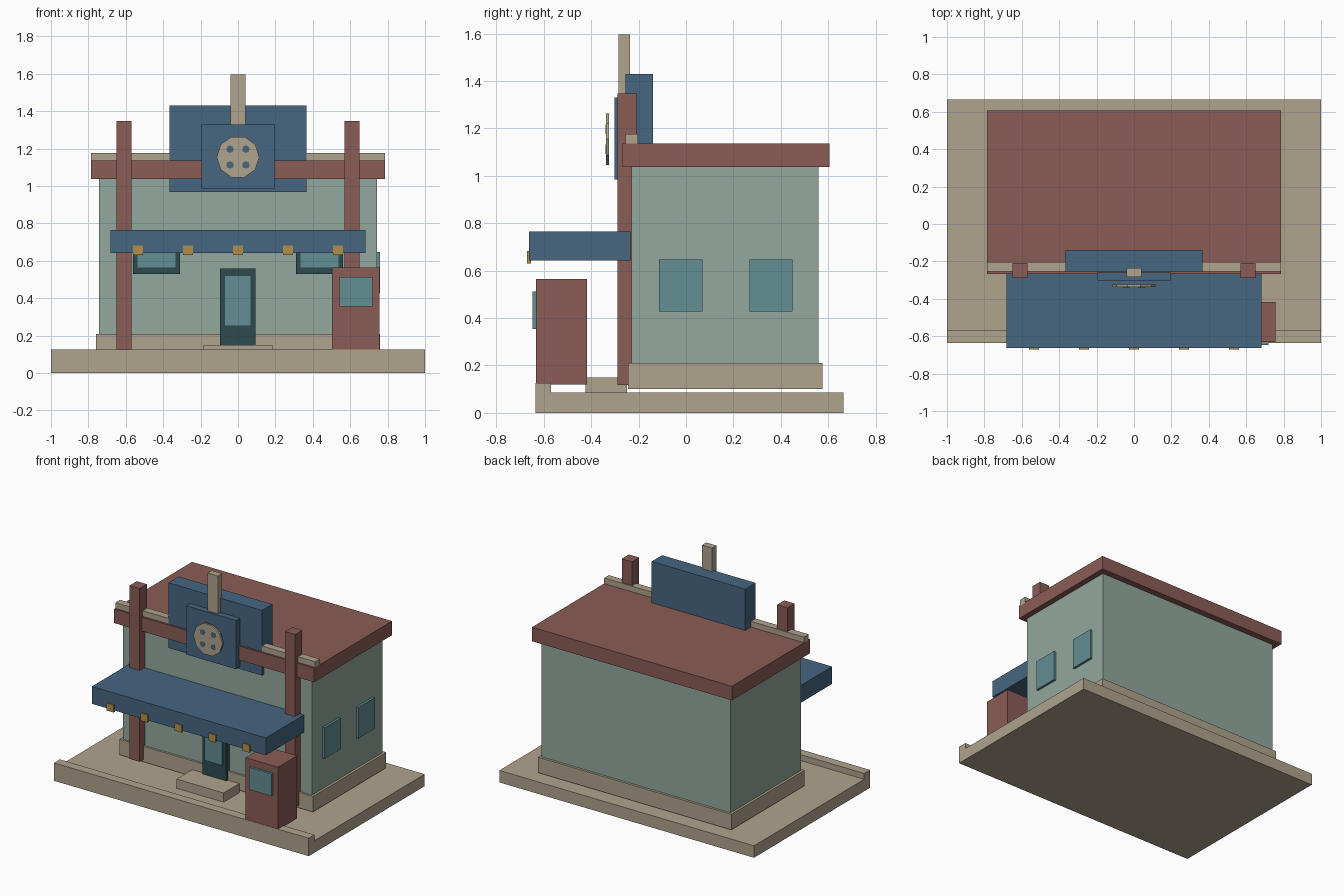
import bpy, math

if "Cube" in bpy.data.objects:
    bpy.data.objects.remove(bpy.data.objects["Cube"], do_unlink=True)


def material(name, hex_code):
    rgb = [int(hex_code[i:i + 2], 16) / 255 for i in (0, 2, 4)]
    lin = [c / 12.92 if c < 0.04 else ((c + 0.055) / 1.055) ** 2.4 for c in rgb]
    mat = bpy.data.materials.new(name)
    mat.use_nodes = True
    mat.diffuse_color = (*lin, 1)
    bsdf = next(n for n in mat.node_tree.nodes if n.type == "BSDF_PRINCIPLED")
    bsdf.inputs["Base Color"].default_value = (*lin, 1)
    return mat


tan = material("tan stone", "AFA38D")
red = material("brick red", "8B5C56")
sage = material("sage wall", "92A89D")
blue = material("slate blue", "466681")
glass = material("teal glass", "628E92")
dark = material("dark teal frame", "2D4B4E")
gold = material("gold lamp", "B28F4B")


def finish(name, mat):
    obj = bpy.context.object
    obj.name = name
    obj.data.materials.append(mat)
    return obj


def box(name, mat, x, y, z):
    """Box from (min, max) ranges on each axis."""
    mid = [(a + b) / 2 for a, b in (x, y, z)]
    bpy.ops.mesh.primitive_cube_add(size=1, location=mid)
    obj = finish(name, mat)
    size = [b - a for a, b in (x, y, z)]
    for v in obj.data.vertices:
        v.co = [c * s for c, s in zip(v.co, size)]
    return obj


def disc(name, mat, x, y, z, radius, depth, sides):
    """Flat disc facing the front."""
    bpy.ops.mesh.primitive_cylinder_add(
        vertices=sides, radius=radius, depth=depth, location=(x, y, z),
        rotation=(math.pi / 2, math.pi / 2, 0))
    return finish(name, mat)


# Ground slab, curb and step
box("ground_slab", tan, (-1, 1), (-0.635, 0.665), (0, 0.085))
box("front_curb", tan, (-1, 1), (-0.635, -0.57), (0.08, 0.127))
box("door_step", tan, (-0.185, 0.185), (-0.425, -0.25), (0.085, 0.15))

# Building body and roof
box("plinth", tan, (-0.76, 0.76), (-0.245, 0.577), (0.1, 0.21))
box("walls", sage, (-0.743, 0.743), (-0.23, 0.56), (0.15, 1.05))
box("roof", red, (-0.785, 0.785), (-0.268, 0.606), (1.037, 1.137))
box("parapet", tan, (-0.785, 0.785), (-0.255, -0.203), (1.13, 1.177))

# Pillars and front windows on both sides
for side, s in (("right", -1), ("left", 1)):
    px, wx = 0.61 * s, 0.436 * s
    box(side + "_pillar", red, (px - 0.04, px + 0.04), (-0.288, -0.208), (0.117, 1.347))
    box(side + "_window_frame", dark, (wx - 0.126, wx + 0.126), (-0.25, -0.22), (0.53, 0.76))
    box(side + "_window_glass", glass, (wx - 0.102, wx + 0.102), (-0.258, -0.24), (0.565, 0.725))

# Door
box("door_frame", dark, (-0.095, 0.093), (-0.265, -0.22), (0.125, 0.56))
box("door_glass", glass, (-0.07, 0.067), (-0.273, -0.25), (0.255, 0.52))

# Windows on the left wall
for name, y in (("front_side_window", -0.022), ("rear_side_window", 0.358)):
    box(name, glass, (0.735, 0.76), (y - 0.091, y + 0.091), (0.427, 0.647))

# Awning with a row of lamps
box("awning", blue, (-0.683, 0.683), (-0.663, -0.235), (0.642, 0.765))
for i in range(5):
    x = (i - 2) * 0.267
    box("awning_lamp", gold, (x - 0.027, x + 0.027), (-0.671, -0.654), (0.63, 0.683))

# Sign boards, mast and reel
box("sign_board", blue, (-0.367, 0.367), (-0.256, -0.14), (0.968, 1.43))
box("sign_panel", blue, (-0.196, 0.196), (-0.302, -0.258), (0.985, 1.33))
box("sign_mast", tan, (-0.04, 0.04), (-0.284, -0.236), (1.3, 1.597))
disc("reel", tan, 0, -0.331, 1.155, 0.114, 0.014, 10)
for i in range(4):
    a = math.pi / 4 + i * math.pi / 2
    disc("reel_spot", blue, 0.06 * math.cos(a), -0.3375, 1.155 + 0.06 * math.sin(a),
         0.02, 0.003, 8)

# Ticket kiosk
box("kiosk", red, (0.503, 0.757), (-0.632, -0.418), (0.12, 0.565))
box("kiosk_window", glass, (0.542, 0.718), (-0.648, -0.62), (0.355, 0.513))
